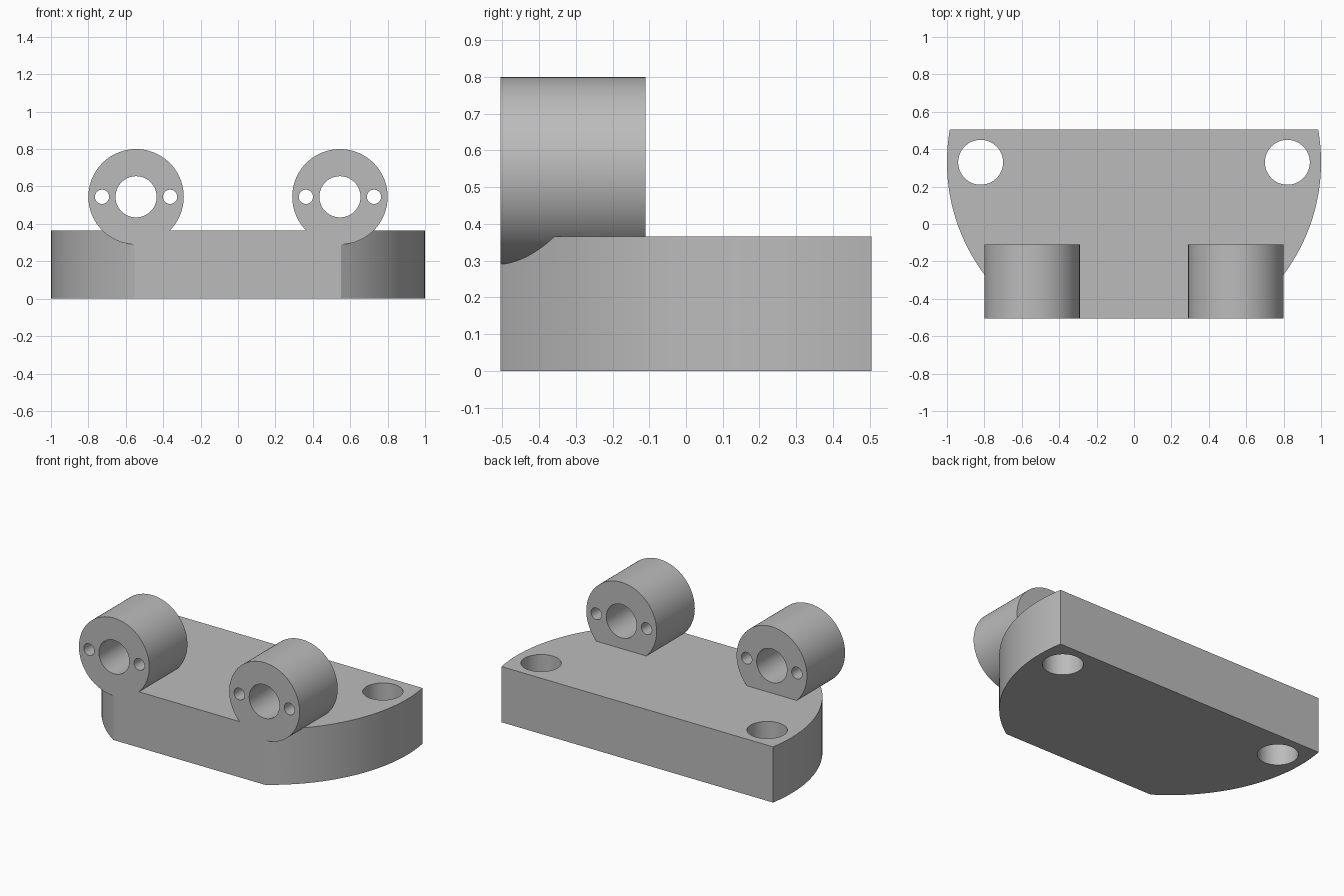
import bpy
import bmesh
import math
from mathutils import Matrix, Vector

cube = bpy.data.objects.get("Cube")
if cube:
    bpy.data.objects.remove(cube, do_unlink=True)

FRONT, BACK, BOSS_BACK = -0.505, 0.505, -0.11
PLATE_TOP = 0.365
ARC_Y, ARC_R = 0.33, 1.0
BOSS_X, BOSS_Z = 0.545, 0.545

grey = bpy.data.materials.new("plain grey")
grey.use_nodes = True
colour = (0.5, 0.5, 0.5, 1)
grey.diffuse_color = colour
grey.node_tree.nodes["Principled BSDF"].inputs["Base Color"].default_value = colour


def add_object(name, bm):
    bmesh.ops.recalc_face_normals(bm, faces=bm.faces[:])
    mesh = bpy.data.meshes.new(name)
    bm.to_mesh(mesh)
    bm.free()
    mesh.materials.append(grey)
    obj = bpy.data.objects.new(name, mesh)
    bpy.context.collection.objects.link(obj)
    return obj


def prism(name, outline, height):
    bm = bmesh.new()
    face = bm.faces.new([bm.verts.new((x, y, 0)) for x, y in outline])
    result = bmesh.ops.extrude_face_region(bm, geom=[face])
    top = [v for v in result["geom"] if isinstance(v, bmesh.types.BMVert)]
    bmesh.ops.translate(bm, verts=top, vec=(0, 0, height))
    return add_object(name, bm)


def cylinder(name, start, end, radius):
    start, end = Vector(start), Vector(end)
    axis = end - start
    turn = axis.to_track_quat("Z", "Y").to_matrix().to_4x4()
    bm = bmesh.new()
    bmesh.ops.create_cone(bm, cap_ends=True, segments=96, radius1=radius,
                          radius2=radius, depth=axis.length,
                          matrix=Matrix.Translation((start + end) / 2) @ turn)
    return add_object(name, bm)


def combine(target, tool, operation):
    mod = target.modifiers.new("combine", "BOOLEAN")
    mod.operation = operation
    mod.solver = "EXACT"
    mod.object = tool
    tool.hide_render = True
    bpy.context.view_layer.objects.active = target
    bpy.ops.object.modifier_apply(modifier=mod.name)
    bpy.data.objects.remove(tool, do_unlink=True)


# Base plate: one large circle trimmed flat at front and back
low = math.asin((FRONT - ARC_Y) / ARC_R)
high = math.asin((BACK - ARC_Y) / ARC_R)
angles = [low + (high - low) * i / 40 for i in range(41)]
right_side = [(ARC_R * math.cos(a), ARC_Y + ARC_R * math.sin(a)) for a in angles]
left_side = [(-x, y) for x, y in reversed(right_side)]
bracket = prism("mounting_bracket", right_side + left_side, PLATE_TOP)

for side in (-1, 1):
    x = side * BOSS_X
    # Round boss fused to the plate
    boss = cylinder("boss", (x, FRONT, BOSS_Z), (x, BOSS_BACK, BOSS_Z), 0.255)
    combine(bracket, boss, "UNION")
    # Central bore and its two small screw holes
    for offset, radius in ((0, 0.11), (-0.182, 0.038), (0.182, 0.038)):
        hole = cylinder("bore_cutter", (x + offset, FRONT - 0.1, BOSS_Z),
                        (x + offset, BOSS_BACK + 0.1, BOSS_Z), radius)
        combine(bracket, hole, "DIFFERENCE")
    # Vertical bolt hole through the plate
    bolt = cylinder("bolt_cutter", (side * 0.82, ARC_Y, -0.1),
                    (side * 0.82, ARC_Y, PLATE_TOP + 0.1), 0.12)
    combine(bracket, bolt, "DIFFERENCE")

bpy.ops.object.select_all(action="DESELECT")
bracket.select_set(True)
bpy.context.view_layer.objects.active = bracket
bpy.ops.object.shade_smooth_by_angle(angle=math.radians(30))
